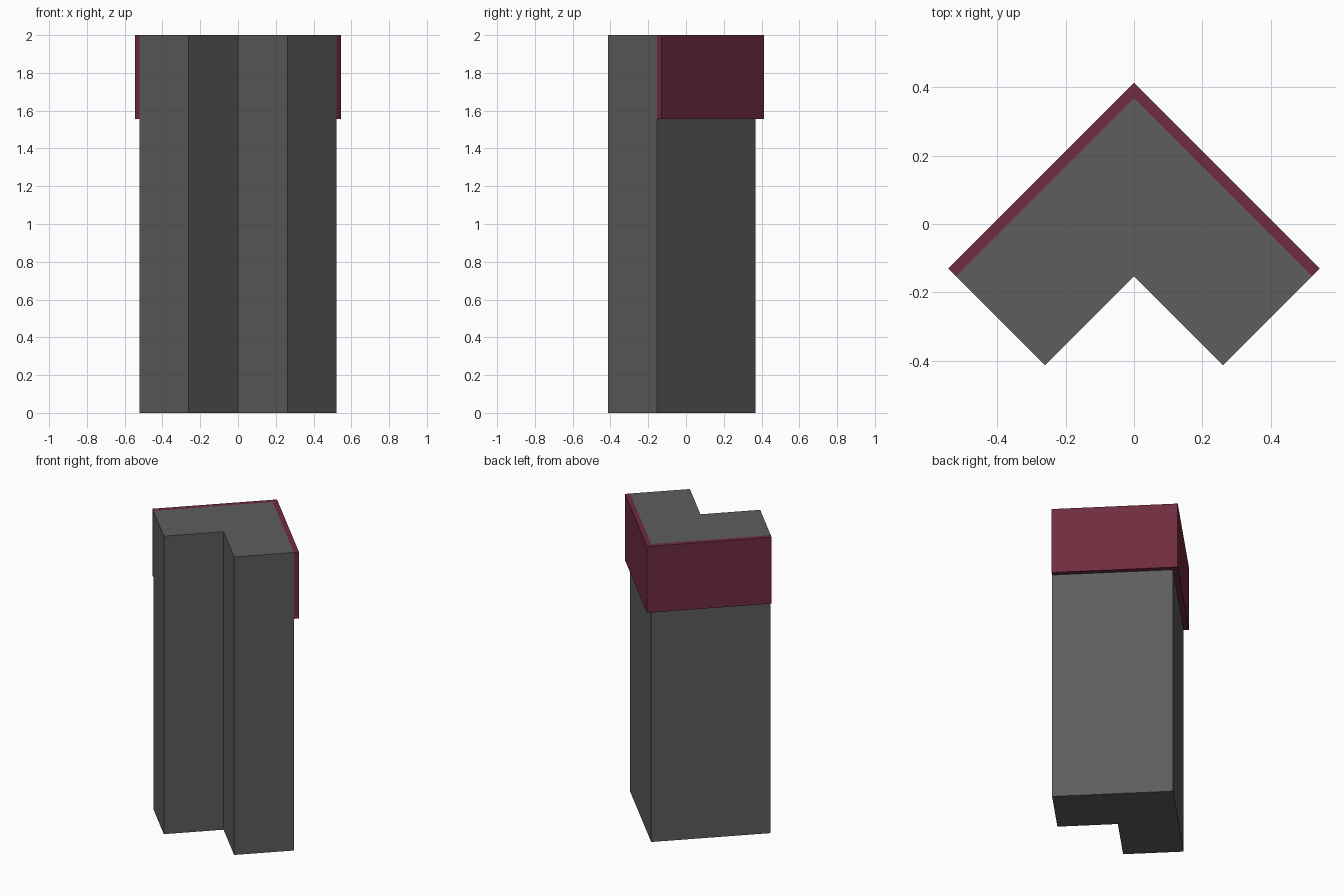
import bpy, bmesh

if "Cube" in bpy.data.objects:
    bpy.data.objects.remove(bpy.data.objects["Cube"])


def material(name, rgb):
    mat = bpy.data.materials.new(name)
    mat.diffuse_color = (*rgb, 1)
    mat.use_nodes = True
    mat.node_tree.nodes["Principled BSDF"].inputs["Base Color"].default_value = mat.diffuse_color
    return mat


def prism(name, outline, z0, z1, mat):
    """Extrude a closed xy outline from z0 up to z1."""
    bm = bmesh.new()
    base = bm.faces.new([bm.verts.new((x, y, z0)) for x, y in outline])
    result = bmesh.ops.extrude_face_region(bm, geom=[base], use_keep_orig=True)
    top = [v for v in result["geom"] if isinstance(v, bmesh.types.BMVert)]
    bmesh.ops.translate(bm, verts=top, vec=(0, 0, z1 - z0))
    bmesh.ops.recalc_face_normals(bm, faces=bm.faces)
    mesh = bpy.data.meshes.new(name)
    bm.to_mesh(mesh)
    bm.free()
    mesh.materials.append(mat)
    obj = bpy.data.objects.new(name, mesh)
    bpy.context.collection.objects.link(obj)
    return obj


def mirrored(half):
    """Complete a right-hand outline whose first and last points lie on x = 0."""
    return half + [(-x, y) for x, y in reversed(half[1:-1])]


grey = material("dark_grey", (0.11, 0.11, 0.105))
maroon = material("maroon", (0.16, 0.025, 0.05))

# L-shaped corner column, turned so the outer corner points back
prism("corner_column",
      mirrored([(0, 0.369), (0.522, -0.153), (0.261, -0.414), (0, -0.153)]),
      0, 2, grey)

# Thin band wrapped round the two outer faces at the top
band = [(0, 0.414), (0.5445, -0.1305), (0.522, -0.153), (0, 0.369)]
prism("top_band", mirrored(band), 1.555, 2, maroon)
